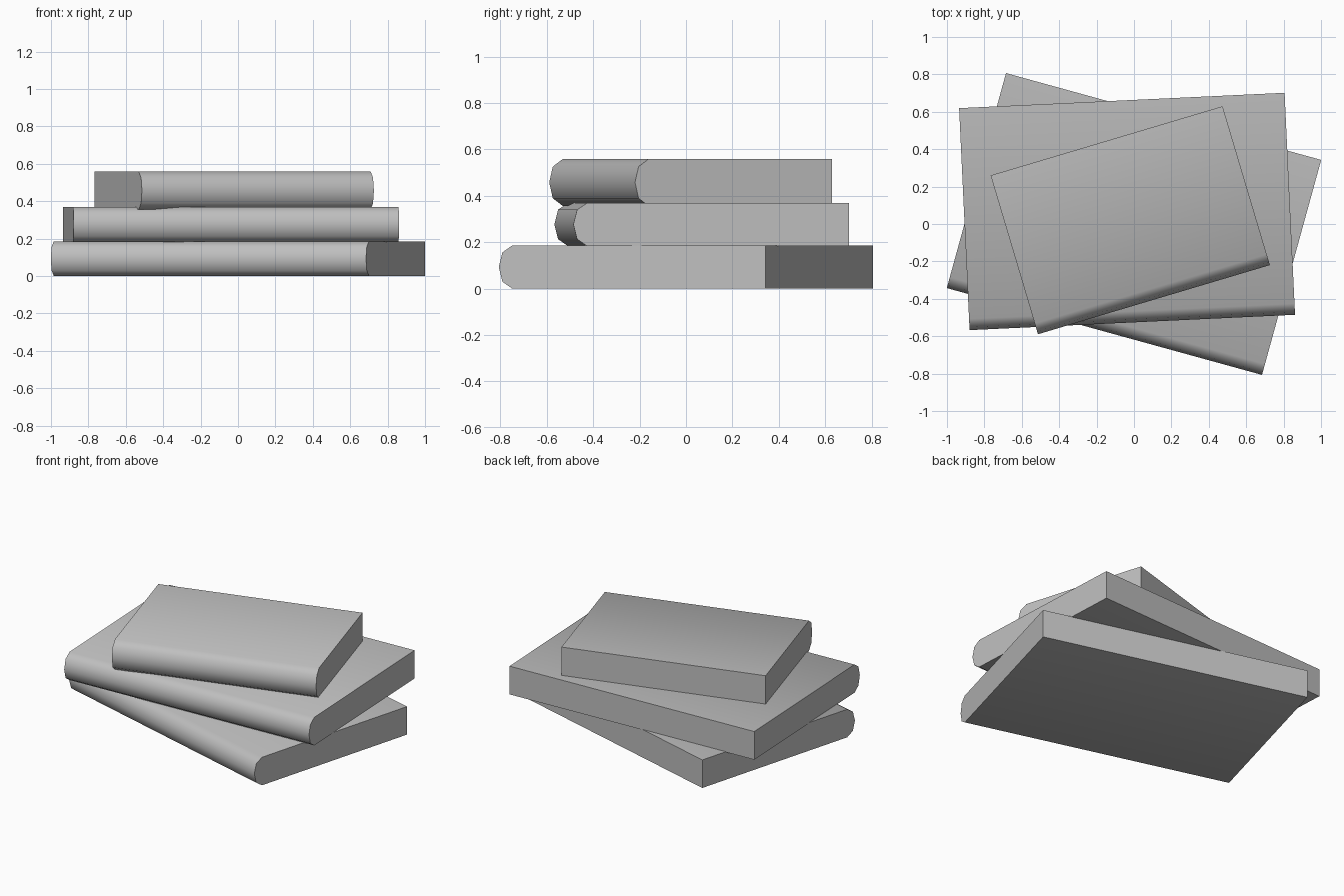
import bpy
import bmesh
import math

cube = bpy.data.objects.get("Cube")
if cube:
    bpy.data.objects.remove(cube, do_unlink=True)

GREY = (0.52, 0.52, 0.52, 1.0)
grey = bpy.data.materials.new("plain_grey")
grey.use_nodes = True
grey.diffuse_color = GREY
grey.node_tree.nodes["Principled BSDF"].inputs["Base Color"].default_value = GREY


def book(name, width, depth, bottom, top, centre, turn):
    """A closed book: rounded spine at the front, square edges elsewhere."""
    height = top - bottom
    front, back = -depth / 2, depth / 2
    # Side profile as (y, z), running round the spine
    profile = [(back, 0), (front + 0.06, 0), (front + 0.016, height * 0.16),
               (front, height / 2), (front + 0.016, height * 0.84),
               (front + 0.06, height), (back, height)]
    bm = bmesh.new()
    side = bm.faces.new([bm.verts.new((-width / 2, y, z)) for y, z in profile])
    result = bmesh.ops.extrude_face_region(bm, geom=[side], use_keep_orig=True)
    moved = [g for g in result["geom"] if isinstance(g, bmesh.types.BMVert)]
    bmesh.ops.translate(bm, verts=moved, vec=(width, 0, 0))
    bmesh.ops.recalc_face_normals(bm, faces=bm.faces)
    mesh = bpy.data.meshes.new(name)
    bm.to_mesh(mesh)
    bm.free()
    mesh.materials.append(grey)
    obj = bpy.data.objects.new(name, mesh)
    obj.location = (*centre, bottom)
    obj.rotation_euler.z = math.radians(turn)
    bpy.context.collection.objects.link(obj)
    return obj


# Stack of three books, each turned differently
books = [
    book("bottom_book", 1.748, 1.192, 0.0, 0.186, (0, 0), -15.4),
    book("middle_book", 1.742, 1.188, 0.183, 0.37, (-0.037, 0.067), 2.7),
    book("top_book", 1.294, 0.886, 0.357, 0.558, (-0.02, 0.02), 16.6),
]

# Smooth the spines but keep the book edges sharp
bpy.ops.object.select_all(action="DESELECT")
for obj in books:
    obj.select_set(True)
bpy.context.view_layer.objects.active = books[0]
bpy.ops.object.shade_smooth_by_angle(angle=math.radians(60))
